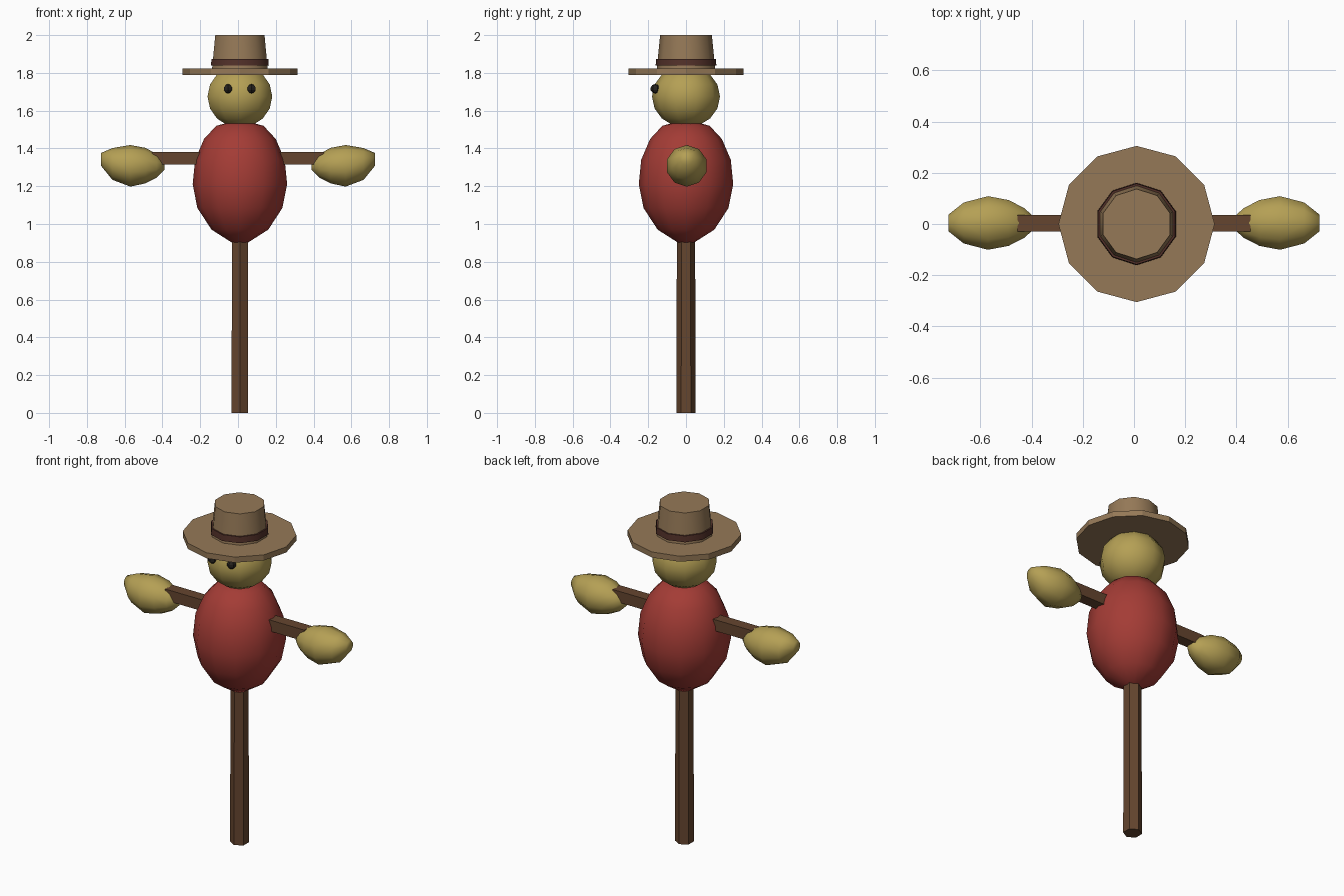
import bpy, bmesh, math

if "Cube" in bpy.data.objects:
    bpy.data.objects.remove(bpy.data.objects["Cube"])

CX = 0.01  # post, body and hat share this axis


def material(name, rgb):
    m = bpy.data.materials.new(name)
    m.diffuse_color = (*rgb, 1)
    m.use_nodes = True
    m.node_tree.nodes["Principled BSDF"].inputs["Base Color"].default_value = m.diffuse_color
    return m


STRAW = material("straw", (0.46, 0.35, 0.09))
RED = material("red cloth", (0.37, 0.045, 0.036))
WOOD = material("wood", (0.13, 0.06, 0.028))
FELT = material("felt", (0.30, 0.19, 0.095))
BAND = material("hat band", (0.085, 0.03, 0.022))
DARK = material("dark", (0.02, 0.017, 0.013))


def finish(name, bm, mat, angle=None):
    bmesh.ops.recalc_face_normals(bm, faces=bm.faces[:])
    mesh = bpy.data.meshes.new(name)
    bm.to_mesh(mesh)
    bm.free()
    mesh.materials.append(mat)
    ob = bpy.data.objects.new(name, mesh)
    bpy.context.collection.objects.link(ob)
    if angle:
        bpy.ops.object.select_all(action='DESELECT')
        bpy.context.view_layer.objects.active = ob
        ob.select_set(True)
        bpy.ops.object.shade_smooth_by_angle(angle=math.radians(angle))
    return ob


def loft(bm, rings):
    """Skin equal-length rings of points and cap both ends."""
    loops = [[bm.verts.new(p) for p in r] for r in rings]
    n = len(loops[0])
    for a, b in zip(loops, loops[1:]):
        for i in range(n):
            j = (i + 1) % n
            bm.faces.new((a[i], a[j], b[j], b[i]))
    bm.faces.new(loops[0])
    bm.faces.new(loops[-1])


def lathe(name, profile, sides, mat, angle=None):
    """Turn (radius, z) points about the main axis, first corner facing back."""
    turn = [2 * math.pi * i / sides for i in range(sides)]
    bm = bmesh.new()
    loft(bm, [[(CX + r * math.sin(t), r * math.cos(t), z) for t in turn]
              for r, z in profile])
    return finish(name, bm, mat, angle)


# Post and crossbar
lathe("post", [(0.051, 0), (0.049, 0.7), (0.047, 1.3)], 6, WOOD)
bm = bmesh.new()
bmesh.ops.create_cube(bm, size=1)
for v in bm.verts:
    v.co = (v.co.x * 0.91, v.co.y * 0.066 + 0.003, v.co.z * 0.066 + 1.347)
finish("crossbar", bm, WOOD)

# Stuffed torso
lathe("torso", [(0.04, 0.90), (0.15, 0.97), (0.225, 1.085), (0.25, 1.21),
                (0.237, 1.34), (0.19, 1.45), (0.125, 1.52), (0.05, 1.54)],
      12, RED, 60)

# Head
head = [(0.18 * math.sin(a), 1.675 - 0.165 * math.cos(a))
        for a in (math.pi * k / 8 for k in range(1, 8))]
lathe("head", [(0.012, 1.511)] + head + [(0.012, 1.83)], 10, STRAW, 60)

# Eyes
for side, x in (("left", -0.053), ("right", 0.072)):
    bm = bmesh.new()
    bmesh.ops.create_uvsphere(bm, u_segments=6, v_segments=5, radius=0.025)
    bmesh.ops.translate(bm, verts=bm.verts[:], vec=(x, -0.163, 1.716))
    finish(side + "_eye", bm, DARK)

# Hat
lathe("hat_brim", [(0.305, 1.79), (0.305, 1.823)], 12, FELT)
lathe("hat_crown", [(0.157, 1.80), (0.137, 2.0)], 10, FELT, 45)
lathe("hat_band", [(0.161, 1.838), (0.158, 1.874)], 10, BAND, 45)

# Straw hands: (x, centre z, radius) sections along the arm, mirrored
hand = [(0.39, 1.31, 0.025), (0.43, 1.308, 0.062), (0.49, 1.309, 0.094),
        (0.57, 1.308, 0.110), (0.665, 1.318, 0.084), (0.725, 1.342, 0.034)]
for side, s in (("left", -1), ("right", 1)):
    bm = bmesh.new()
    loft(bm, [[(s * x, 0.004 + r * math.sin(t), z + r * math.cos(t))
               for t in (math.pi * k / 5 for k in range(10))]
              for x, z, r in hand])
    finish(side + "_hand", bm, STRAW, 75)
